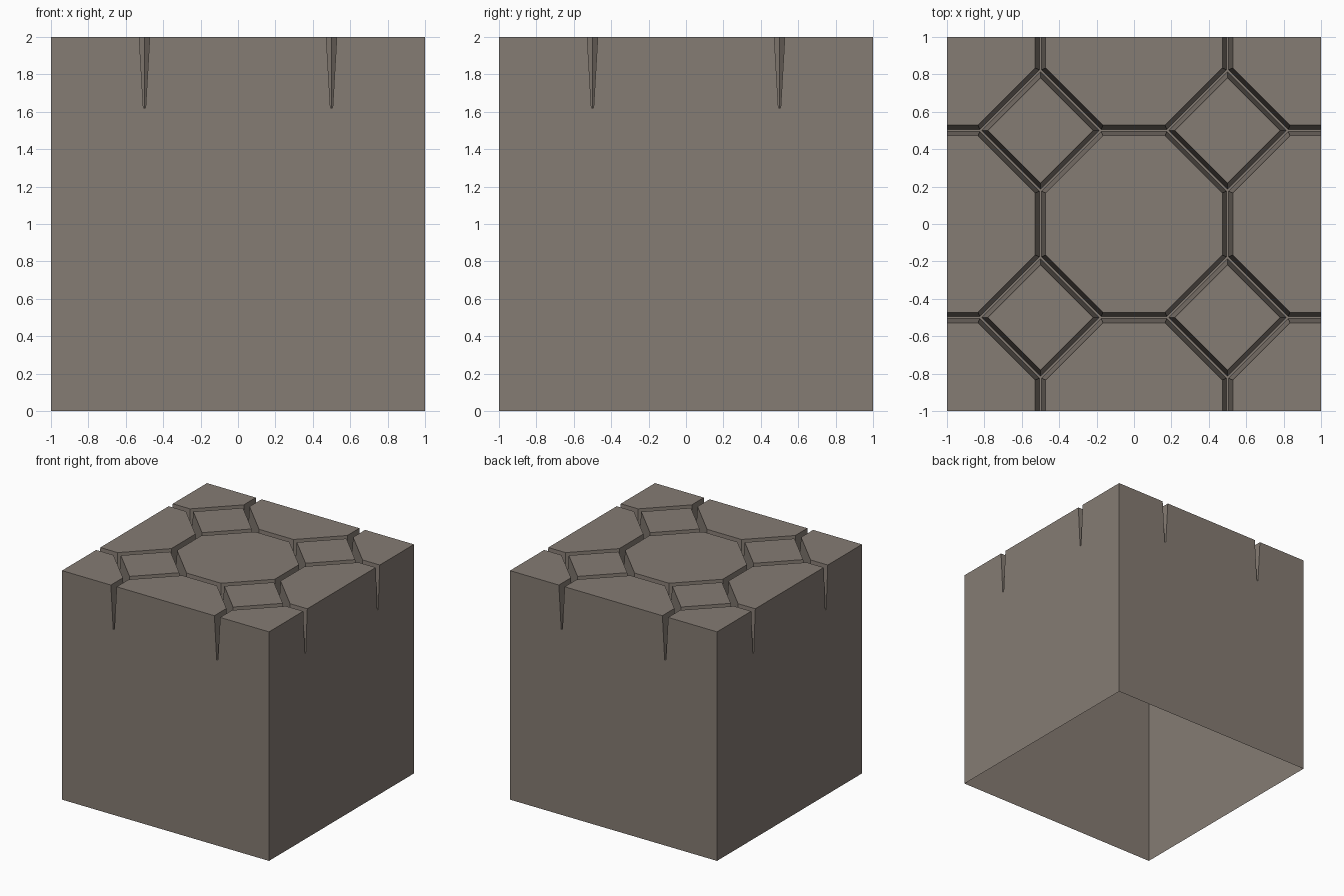
import bpy, bmesh
from mathutils import Vector

if "Cube" in bpy.data.objects:
    bpy.data.objects.remove(bpy.data.objects["Cube"])

TOP, FLOOR = 2.0, 1.62      # tile surface and groove bottom
WT, WB = 0.028, 0.006       # groove half widths at top and bottom
R = 0.322                   # half diagonal of the groove centre-line diamond
K = 2 ** 0.5


def octagon(cx, cy, w):
    """Octagonal tile outline, inset by w from the groove centre lines."""
    a, b = 0.5 - w, 0.5 - (R + w * K) + w
    pts = [(a, -b), (a, b), (b, a), (-b, a), (-a, b), (-a, -b), (-b, -a), (b, -a)]
    return [(cx + x, cy + y) for x, y in pts]


def diamond(cx, cy, w):
    """Diamond tile outline, inset by w from the groove centre lines."""
    r = R - w * K
    return [(cx + r, cy), (cx, cy + r), (cx - r, cy), (cx, cy - r)]


def add_tile(bm, outline, cx, cy):
    """Tile top, sloped groove wall and its share of the groove floor."""
    rings = []
    for w, z in ((WT, TOP), (WB, FLOOR), (0.0, FLOOR)):
        rings.append([bm.verts.new((x, y, z)) for x, y in outline(cx, cy, w)])
    bm.faces.new(rings[0])
    n = len(rings[0])
    for hi, lo in zip(rings, rings[1:]):
        for i in range(n):
            j = (i + 1) % n
            bm.faces.new((hi[i], lo[i], lo[j], hi[j]))


bm = bmesh.new()

# Paving pattern
for cx in (-1, 0, 1):
    for cy in (-1, 0, 1):
        add_tile(bm, octagon, cx, cy)
for cx in (-0.5, 0.5):
    for cy in (-0.5, 0.5):
        add_tile(bm, diamond, cx, cy)
bmesh.ops.remove_doubles(bm, verts=bm.verts[:], dist=1e-4)

# Trim the pattern to the block
for d in ((1, 0, 0), (-1, 0, 0), (0, 1, 0), (0, -1, 0)):
    bmesh.ops.bisect_plane(bm, geom=bm.verts[:] + bm.edges[:] + bm.faces[:], dist=1e-5,
                           plane_co=Vector(d), plane_no=Vector(d), clear_outer=True)

# Side walls dropped from the trimmed rim, bottom left open
rim = [e for e in bm.edges if e.is_boundary]
ext = bmesh.ops.extrude_edge_only(bm, edges=rim)
for v in ext["geom"]:
    if isinstance(v, bmesh.types.BMVert):
        v.co.z = 0.0
bmesh.ops.recalc_face_normals(bm, faces=bm.faces[:])
bmesh.ops.dissolve_limit(bm, angle_limit=0.01, verts=bm.verts[:], edges=bm.edges[:])
bm.normal_update()
top = max(bm.faces, key=lambda f: f.calc_center_median().z)
if top.normal.z < 0:
    bmesh.ops.reverse_faces(bm, faces=bm.faces[:])

mesh = bpy.data.meshes.new("paved_block")
bm.to_mesh(mesh)
bm.free()

stone = bpy.data.materials.new("warm grey stone")
stone.diffuse_color = (0.235, 0.2, 0.172, 1)
stone.use_nodes = True
stone.node_tree.nodes["Principled BSDF"].inputs["Base Color"].default_value = stone.diffuse_color
mesh.materials.append(stone)
block = bpy.data.objects.new("paved_block", mesh)
bpy.context.collection.objects.link(block)
